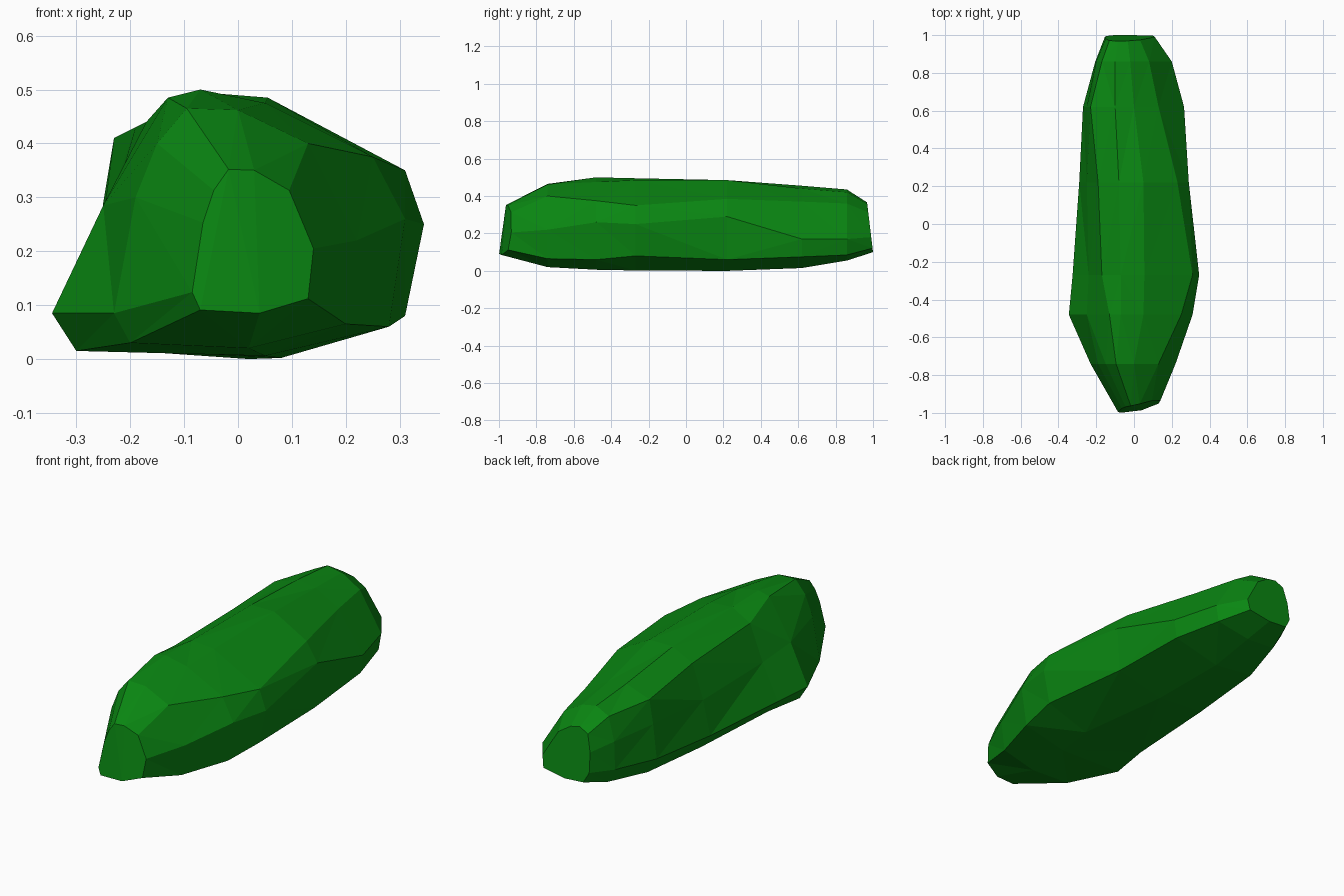
import bpy, bmesh

if "Cube" in bpy.data.objects:
    bpy.data.objects.remove(bpy.data.objects["Cube"])

# Cross-sections along y: (x, z) from bottom centre, up the left side, over the top, down the right
SECTIONS = [
    (-0.74, [(.02, .02), (-.2, .03), (-.23, .085), (-.19, .3), (-.15, .4),
             (-.095, .465), (0, .462), (.13, .4), (.22, .22), (.2, .065)]),
    (-0.48, [(.05, .006), (-.3, .015), (-.345, .085), (-.25, .285), (-.13, .485),
             (-.07, .5), (.05, .475), (.25, .375), (.31, .26), (.28, .06)]),
    (-0.27, [(.08, .002), (-.27, .02), (-.325, .085), (-.24, .26), (-.17, .44),
             (-.07, .495), (.055, .485), (.31, .35), (.345, .25), (.31, .08)]),
    (0.22, [(.02, 0), (-.24, .02), (-.29, .09), (-.25, .26), (-.19, .43),
            (-.08, .485), (.05, .485), (.23, .385), (.29, .29), (.275, .06)]),
    (0.62, [(0, .015), (-.22, .04), (-.27, .12), (-.25, .29), (-.23, .41),
            (-.1, .455), (0, .44), (.13, .37), (.265, .17), (.25, .075)]),
    (0.86, [(0, .055), (-.16, .065), (-.205, .14), (-.2, .28), (-.17, .4),
            (-.1, .435), (-.02, .42), (.08, .36), (.2, .17), (.185, .085)]),
]


def end_ring(pts, y, shrink, shift, z0, tall, slant, skew=0):
    """Smaller copy of a section, tilted to make a blunt end."""
    base = pts[0][1]
    ring = []
    for x, z in pts:
        nx, nz = x * shrink + shift, z0 + (z - base) * tall
        ring.append((nx, y + slant * (nz - z0) + skew * max(nx, 0), nz))
    return ring


rings = [[(x, y, z) for x, z in pts] for y, pts in SECTIONS]
rings.insert(0, end_ring(SECTIONS[0][1], -1.0, .5, .03, .085, .6, .14, .35))
rings.append(end_ring(SECTIONS[-1][1], 1.0, .65, -.02, .1, .7, -.12))

# Faceted body: loft the rings, cap both ends, split into triangles
bm = bmesh.new()
loops = [[bm.verts.new(p) for p in ring] for ring in rings]
for a, b in zip(loops, loops[1:]):
    n = len(a)
    for i in range(n):
        j = (i + 1) % n
        bm.faces.new((a[i], a[j], b[j], b[i]))
bm.faces.new(loops[0])
bm.faces.new(loops[-1])
bmesh.ops.triangulate(bm, faces=bm.faces[:])
bmesh.ops.recalc_face_normals(bm, faces=bm.faces[:])
mesh = bpy.data.meshes.new("faceted_body")
bm.to_mesh(mesh)
bm.free()

body = bpy.data.objects.new("faceted_body", mesh)
bpy.context.collection.objects.link(body)

# Green colour
green = bpy.data.materials.new("green")
green.diffuse_color = (0.003, 0.24, 0.006, 1)
green.use_nodes = True
green.node_tree.nodes["Principled BSDF"].inputs["Base Color"].default_value = green.diffuse_color
mesh.materials.append(green)
